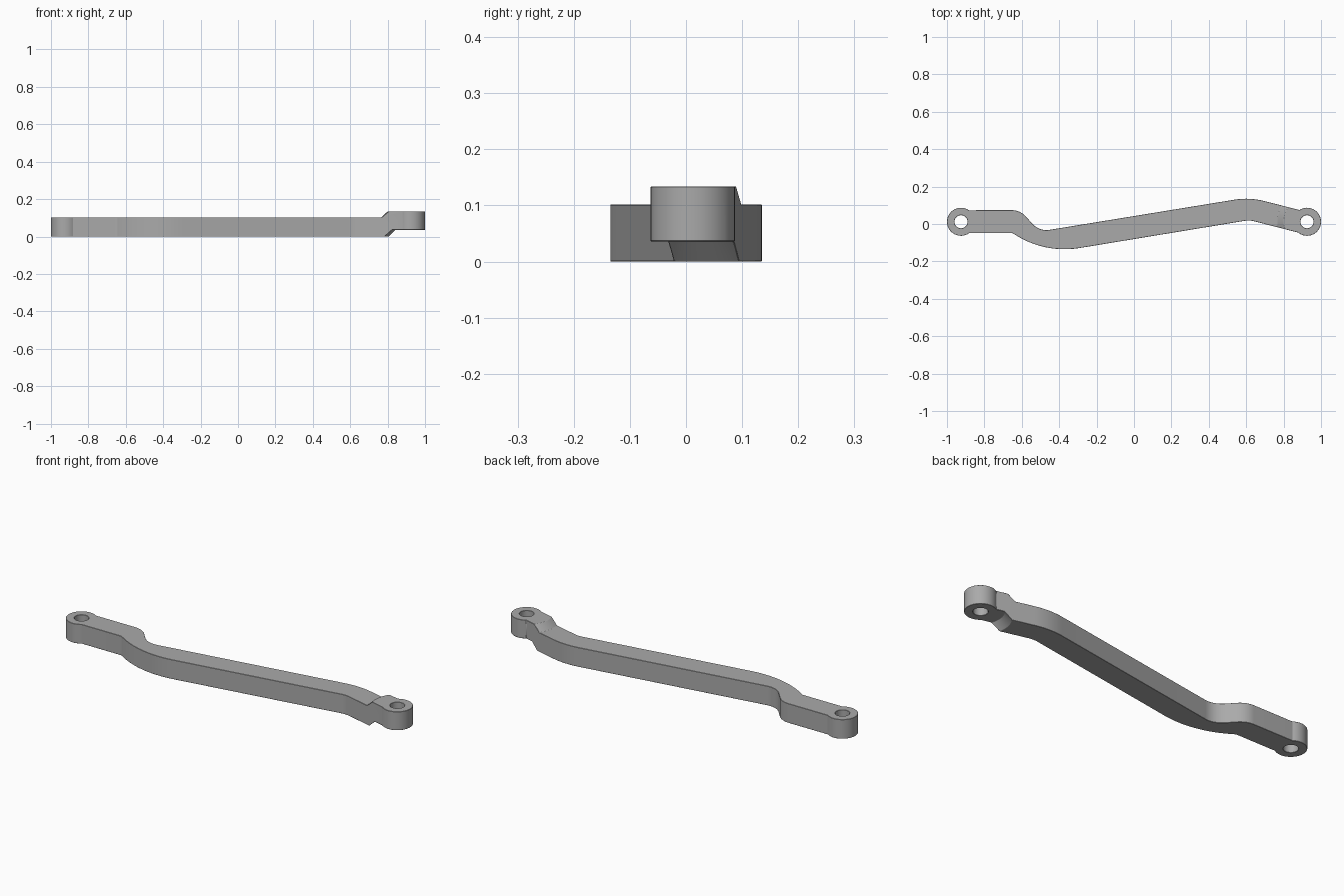
import bpy, bmesh, math
from mathutils import Vector

cube = bpy.data.objects.get("Cube")
if cube:
    bpy.data.objects.remove(cube, do_unlink=True)

LEFT_EYE = Vector((-0.925, 0.012))
RIGHT_EYE = Vector((0.925, 0.012))
EYE_R, HOLE_R = 0.075, 0.035


def make_object(name, bm):
    bmesh.ops.recalc_face_normals(bm, faces=bm.faces)
    mesh = bpy.data.meshes.new(name)
    bm.to_mesh(mesh)
    bm.free()
    obj = bpy.data.objects.new(name, mesh)
    bpy.context.collection.objects.link(obj)
    return obj


def arc(center, radius, start, end, steps):
    angles = [math.radians(start + (end - start) * i / steps) for i in range(steps + 1)]
    return [center + radius * Vector((math.cos(a), math.sin(a))) for a in angles]


def fillet(before, corner, after, radius, steps=10):
    """Replace a corner by a tangent arc."""
    u, v = (before - corner).normalized(), (after - corner).normalized()
    half = u.angle(v) / 2
    center = corner + (u + v).normalized() * radius / math.sin(half)
    p = corner + u * radius / math.tan(half) - center
    q = corner + v * radius / math.tan(half) - center
    turn = p.angle_signed(q)
    pts = []
    for i in range(steps + 1):
        a = -turn * i / steps
        pts.append(center + Vector((p.x * math.cos(a) - p.y * math.sin(a),
                                    p.x * math.sin(a) + p.y * math.cos(a))))
    return pts


def rounded_path(start, corners, end):
    pts = [start] + [Vector(c[:2]) for c in corners] + [end]
    out = []
    for i, c in enumerate(corners):
        out += fillet(pts[i], pts[i + 1], pts[i + 2], c[2])
    return out


def boolean(target, tool, operation):
    mod = target.modifiers.new("cut", 'BOOLEAN')
    mod.operation, mod.solver, mod.object = operation, 'EXACT', tool
    bpy.context.view_layer.objects.active = target
    bpy.ops.object.modifier_apply(modifier=mod.name)
    bpy.data.objects.remove(tool, do_unlink=True)


# Plan outline: two round eyes joined by the cranked arm
left_eye = arc(LEFT_EYE, EYE_R, 55, 305, 32)
right_eye = arc(RIGHT_EYE, EYE_R, -130, 123, 32)
front_edge = rounded_path(left_eye[-1], [(-0.649, -0.049, 0.02), (-0.477, -0.159, 0.49),
                                         (0.617, 0.021, 0.12)], right_eye[0])
back_edge = rounded_path(right_eye[-1], [(0.617, 0.143, 0.385), (-0.506, -0.040, 0.1),
                                         (-0.609, 0.074, 0.1)], left_eye[0])
outline = left_eye + front_edge + right_eye + back_edge

bm = bmesh.new()
base = bm.faces.new([bm.verts.new((p.x, p.y, -0.05)) for p in outline])
top = bmesh.ops.extrude_face_region(bm, geom=[base])
bmesh.ops.translate(bm, vec=(0, 0, 0.3),
                    verts=[g for g in top["geom"] if isinstance(g, bmesh.types.BMVert)])
link = make_object("link_arm", bm)

# Height envelope turned about the right eye, giving the conical step
profile = [(0, 0.036), (0.11, 0.036), (0.145, 0), (2.3, 0),
           (2.3, 0.102), (0.16, 0.102), (0.125, 0.134), (0, 0.134)]
bm = bmesh.new()
verts = [bm.verts.new((RIGHT_EYE.x + r, RIGHT_EYE.y, z)) for r, z in profile]
edges = [bm.edges.new(pair) for pair in zip(verts, verts[1:])]
bmesh.ops.spin(bm, geom=verts + edges, cent=RIGHT_EYE.to_3d(), axis=(0, 0, 1),
               angle=math.tau, steps=64)
bmesh.ops.remove_doubles(bm, verts=bm.verts, dist=1e-5)
boolean(link, make_object("height_envelope", bm), 'INTERSECT')

# Pin holes
for eye in (LEFT_EYE, RIGHT_EYE):
    bm = bmesh.new()
    bmesh.ops.create_cone(bm, cap_ends=True, segments=40, radius1=HOLE_R, radius2=HOLE_R, depth=1)
    bmesh.ops.translate(bm, verts=bm.verts, vec=eye.to_3d())
    boolean(link, make_object("pin_hole_cutter", bm), 'DIFFERENCE')

# Merge the flat faces and break the sharp edges
bm = bmesh.new()
bm.from_mesh(link.data)
bmesh.ops.remove_doubles(bm, verts=bm.verts, dist=1e-4)
bmesh.ops.dissolve_limit(bm, angle_limit=math.radians(0.5), verts=bm.verts, edges=bm.edges)
bm.to_mesh(link.data)
bm.free()
bevel = link.modifiers.new("edge_break", 'BEVEL')
bevel.width, bevel.segments = 0.003, 1
bevel.limit_method, bevel.angle_limit = 'ANGLE', math.radians(35)

# Grey metal
metal = bpy.data.materials.new("grey_metal")
metal.use_nodes = True
color = (0.4, 0.4, 0.4, 1)
metal.diffuse_color = color
metal.node_tree.nodes["Principled BSDF"].inputs["Base Color"].default_value = color
link.data.materials.clear()
link.data.materials.append(metal)

bpy.ops.object.select_all(action='DESELECT')
link.select_set(True)
bpy.context.view_layer.objects.active = link
bpy.ops.object.shade_smooth_by_angle(angle=math.radians(30))
